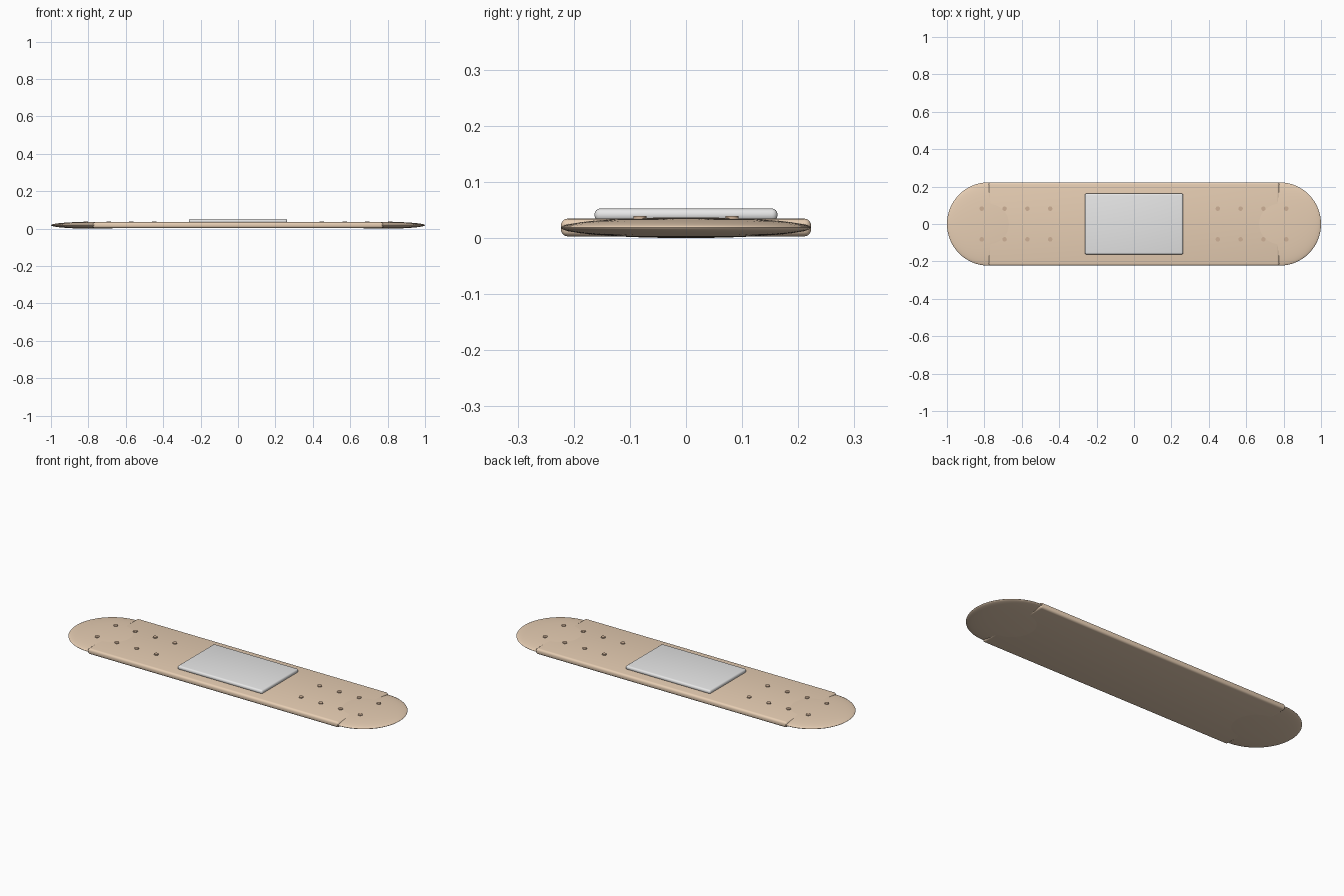
import bpy
import math

cube = bpy.data.objects.get("Cube")
if cube:
    bpy.data.objects.remove(cube, do_unlink=True)


def make_material(name, color):
    mat = bpy.data.materials.new(name)
    mat.use_nodes = True
    mat.diffuse_color = color
    bsdf = next(n for n in mat.node_tree.nodes if n.type == 'BSDF_PRINCIPLED')
    bsdf.inputs["Base Color"].default_value = color
    return mat


tan = make_material("tan_fabric", (0.83, 0.64, 0.47, 1))
white = make_material("white_gauze", (0.88, 0.88, 0.88, 1))
dark_tan = make_material("dark_tan", (0.62, 0.44, 0.31, 1))


def finish(obj, name, mat):
    obj.name = name
    obj.data.materials.append(mat)
    bpy.ops.object.shade_smooth_by_angle(angle=math.radians(35))


def rounded_box(name, size, bottom, top, bevel, mat):
    bpy.ops.mesh.primitive_cube_add(size=1, location=(0, 0, (bottom + top) / 2))
    obj = bpy.context.object
    obj.scale = (size[0], size[1], top - bottom)
    bpy.ops.object.transform_apply(location=False, rotation=False, scale=True)
    mod = obj.modifiers.new("rounding", 'BEVEL')
    mod.width = bevel
    mod.segments = 4
    bpy.ops.object.modifier_apply(modifier=mod.name)
    finish(obj, name, mat)


RADIUS = 0.223        # half width of the strip
END_X = 1 - RADIUS    # centre of each round end
HALF_Z = 0.0184       # half thickness of the round ends

# Long fabric strip and the raised gauze pad
rounded_box("strip", (2 * END_X, 2 * RADIUS), 0.003, 0.0345, 0.012, tan)
rounded_box("gauze_pad", (0.526, 0.326), 0.03, 0.0525, 0.01, white)

for side, sign in (("left", 1), ("right", -1)):
    # Flattened round end
    bpy.ops.mesh.primitive_uv_sphere_add(segments=64, ring_count=32, radius=1,
                                         location=(sign * END_X, 0, HALF_Z))
    end = bpy.context.object
    end.scale = (RADIUS, RADIUS, HALF_Z)
    bpy.ops.object.transform_apply(location=False, rotation=False, scale=True)
    finish(end, side + "_round_end", tan)

    # Two rows of small air hole discs
    for row, y in (("front", -0.082), ("back", 0.082)):
        for i in range(4):
            bpy.ops.mesh.primitive_cylinder_add(
                vertices=16, radius=0.012, depth=0.009,
                location=(sign * (0.448 + 0.122 * i), y, 0.0345))
            finish(bpy.context.object, f"{side}_{row}_air_hole_{i + 1}", dark_tan)
